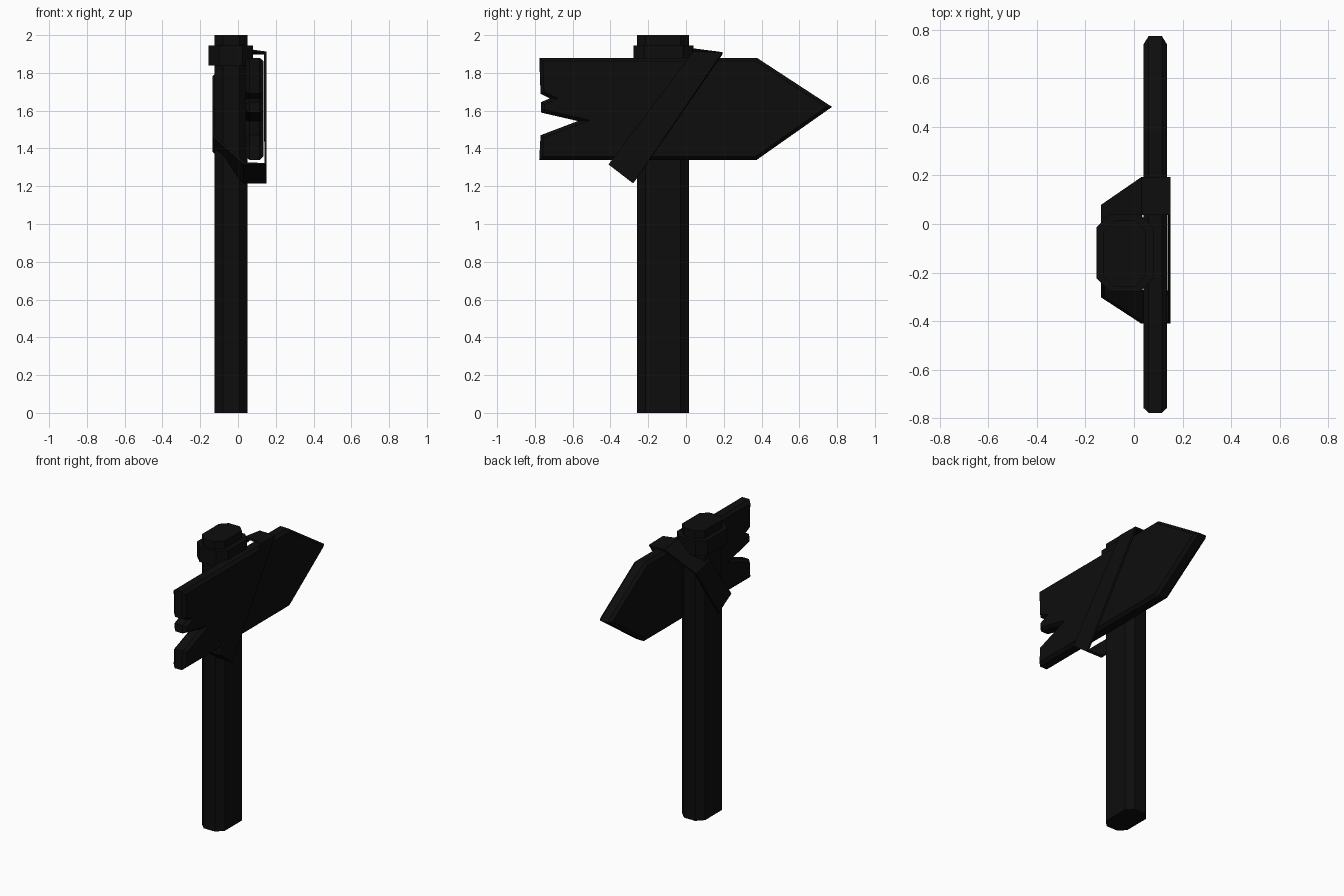
import bpy, bmesh
from mathutils import Vector

if "Cube" in bpy.data.objects:
    bpy.data.objects.remove(bpy.data.objects["Cube"])

black = bpy.data.materials.new("charcoal black")
black.diffuse_color = (0.004, 0.004, 0.004, 1)
black.use_nodes = True
black.node_tree.nodes["Principled BSDF"].inputs["Base Color"].default_value = black.diffuse_color


def finish(bm, name):
    bmesh.ops.recalc_face_normals(bm, faces=bm.faces)
    me = bpy.data.meshes.new(name)
    bm.to_mesh(me)
    bm.free()
    me.materials.append(black)
    ob = bpy.data.objects.new(name, me)
    bpy.context.collection.objects.link(ob)
    return ob


def prism(points, offset):
    """Closed prism: outline points swept by offset; returns bmesh and both caps."""
    bm = bmesh.new()
    a = [bm.verts.new(p) for p in points]
    b = [bm.verts.new(Vector(p) + Vector(offset)) for p in points]
    caps = [bm.faces.new(a), bm.faces.new(b)]
    n = len(a)
    for i in range(n):
        j = (i + 1) % n
        bm.faces.new((a[i], a[j], b[j], b[i]))
    bmesh.ops.recalc_face_normals(bm, faces=bm.faces)
    return bm, caps


def octagon_column(name, x0, x1, y0, y1, z0, z1, c):
    pts = [(x0 + c, y0), (x1 - c, y0), (x1, y0 + c), (x1, y1 - c),
           (x1 - c, y1), (x0 + c, y1), (x0, y1 - c), (x0, y0 + c)]
    bm, _ = prism([(x, y, z0) for x, y in pts], (0, 0, z1 - z0))
    return finish(bm, name)


# Post and the collar near its top
octagon_column("post", -0.125, 0.05, -0.26, 0.015, 0, 2, 0.045)
octagon_column("post_collar", -0.155, 0.08, -0.278, 0.04, 1.84, 1.945, 0.055)

# Arrow board with a splintered tail and chamfered rims
outline = [(-0.777, 1.34), (0.375, 1.34), (0.773, 1.62), (0.375, 1.88),
           (-0.777, 1.88), (-0.77, 1.69), (-0.72, 1.665), (-0.768, 1.645),
           (-0.768, 1.59), (-0.572, 1.545), (-0.77, 1.47)]
board, caps = prism([(0.06, y, z) for y, z in outline], (0.055, 0, 0))
for cap in caps:
    bmesh.ops.inset_region(board, faces=[cap], thickness=0.018, depth=0.02,
                           use_even_offset=True)
finish(board, "arrow_board")

# Diagonal strap looping round the board and the back of the post
left = (Vector((-0.41, 1.315)), Vector((0.038, 1.93)))
right = (Vector((-0.28, 1.215)), Vector((0.193, 1.91)))
loop = [(0.15, 0.0), (0.03, 0.0), (-0.135, 0.24),
        (-0.135, 0.76), (0.03, 1.0), (0.15, 1.0)]
strap = bmesh.new()
rails = []
for edge in (left, right):
    rail = []
    for x, t in loop:
        p = edge[0].lerp(edge[1], t)
        z = p.y - 0.017 if (edge is left and x > 0.1 and t == 1) else p.y
        rail.append(strap.verts.new((x, p.x, z)))
    rails.append(rail)
for i in range(6):
    j = (i + 1) % 6
    strap.faces.new((rails[0][i], rails[0][j], rails[1][j], rails[1][i]))
bmesh.ops.recalc_face_normals(strap, faces=strap.faces)
centre = Vector((0, -0.11, 1.6))
strap.faces.ensure_lookup_table()
if strap.faces[0].normal.dot(strap.faces[0].calc_center_median() - centre) < 0:
    bmesh.ops.reverse_faces(strap, faces=strap.faces)
me_strap = bpy.data.meshes.new("strap")
strap.to_mesh(me_strap)
strap.free()
me_strap.materials.append(black)
strap_ob = bpy.data.objects.new("strap", me_strap)
bpy.context.collection.objects.link(strap_ob)
solid = strap_ob.modifiers.new("thickness", "SOLIDIFY")
solid.thickness = 0.015
solid.offset = -1
